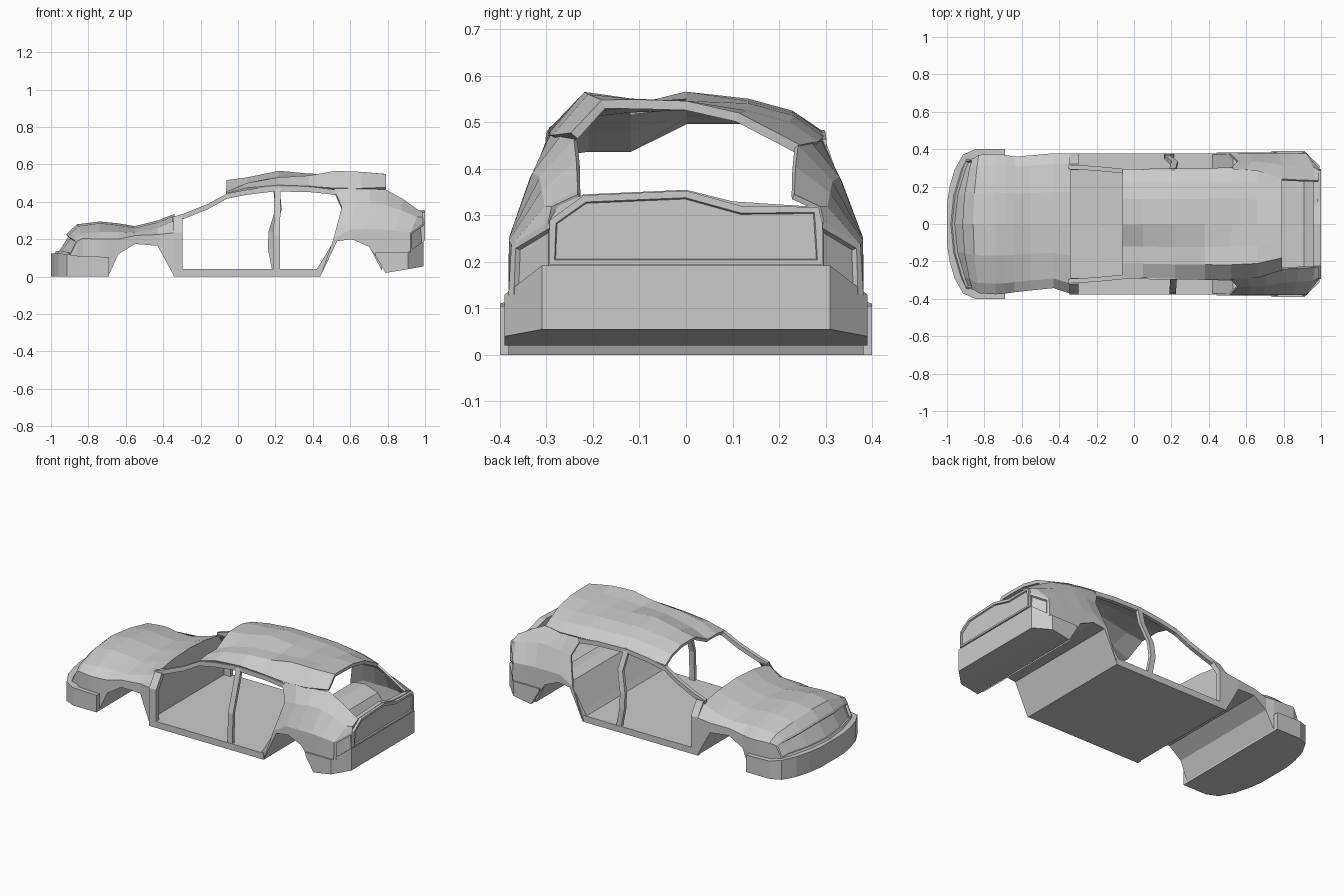
import bpy, bmesh
from mathutils import Vector


def finish(bm, name, thick=0.0, solid=True):
    if solid:
        bmesh.ops.recalc_face_normals(bm, faces=bm.faces)
    me = bpy.data.meshes.new(name)
    bm.to_mesh(me)
    bm.free()
    ob = bpy.data.objects.new(name, me)
    bpy.context.collection.objects.link(ob)
    if thick:
        m = ob.modifiers.new("thickness", 'SOLIDIFY')
        m.thickness, m.offset = thick, 0
    return ob


def loft(rings, closed=True):
    """Bridge rows of points; closed rows also get end caps."""
    bm = bmesh.new()
    vs = [[bm.verts.new(p) for p in r] for r in rings]
    n = len(vs[0])
    faces = []
    for a, b in zip(vs, vs[1:]):
        faces.append([bm.faces.new((a[j], a[(j + 1) % n], b[(j + 1) % n], b[j]))
                      for j in range(n if closed else n - 1)])
    if closed:
        bm.faces.new(vs[0])
        bm.faces.new(vs[-1])
    bmesh.ops.recalc_face_normals(bm, faces=bm.faces)
    return bm, faces


def recess(bm, faces, width, depth):
    bmesh.ops.inset_region(bm, faces=faces, thickness=width, depth=0)
    bmesh.ops.inset_region(bm, faces=faces, thickness=0.003, depth=-depth)


def beam(name, path, a, b):
    a, b = Vector(a), Vector(b)
    bm, _ = loft([[Vector(p) + a + b, Vector(p) - a + b,
                   Vector(p) - a - b, Vector(p) + a - b] for p in path])
    return finish(bm, name)


def slab(name, stations):
    """Full-width block from (x, half width, bottom, top) stations."""
    bm, _ = loft([[(x, -w, b), (x, w, b), (x, w, t), (x, -w, t)]
                  for x, w, b, t in stations])
    return finish(bm, name)


# Front body: x, bottom, right and left half widths, side height, top heights, bend
fracs = (-.85, -.45, 0, .45, .85)
stations = [
    (-.98, .05, .345, .345, .11, (.12, .125, .125, .125, .12), .08),
    (-.91, .05, .35, .35, .19, (.21, .225, .235, .225, .21), .05),
    (-.86, .05, .37, .37, .205, (.23, .27, .28, .265, .24), .03),
    (-.74, .05, .376, .372, .20, (.24, .285, .295, .28, .25), 0),
    (-.69, .01, .372, .37, .20, (.24, .28, .29, .28, .25), 0),
    (-.64, .12, .365, .36, .20, (.24, .275, .285, .275, .245), 0),
    (-.55, .175, .355, .367, .22, (.235, .26, .27, .265, .24), 0),
    (-.43, .165, .343, .378, .225, (.26, .29, .30, .29, .265), 0),
    (-.34, 0, .373, .378, .235, (.30, .325, .335, .325, .30), 0)]
rings = []
for x, zb, wr, wl, zs, tops, bend in stations:
    r = [(-1, zb), (-1, zs)] + list(zip(fracs, tops)) + [(1, zs), (1, zb)]
    rings.append([(x + bend * f * f, f * (wr if f < 0 else wl), z) for f, z in r])
bm, faces = loft(rings)
recess(bm, faces[0][1:7], .014, .014)
finish(bm, "front_body")

# Bumpers and floor
slab("front_bumper", [(-1, .11, 0, .125), (-.985, .2, 0, .125), (-.96, .29, 0, .125),
                      (-.915, .37, 0, .12), (-.85, .4, 0, .11), (-.69, .4, 0, .105)])
slab("rear_bumper", [(.735, .39, .11, .13), (.79, .39, .02, .13),
                     (.91, .39, .04, .13), (.993, .31, .055, .192)])
slab("cabin_floor", [(-.34, .377, 0, .04), (.44, .377, 0, .04)])
slab("rear_floor", [(.42, .372, 0, .04), (.44, .372, 0, .07), (.53, .372, .19, .22),
                    (.61, .372, .2, .23), (.70, .372, .165, .2), (.77, .372, .03, .1)])

# Roof panel with dented height map
roof_y = (-1, -.74, -.42, 0, .46, .78, 1)
roof = [
    (-.06, .285, (.445, .455, .455, .515, .515, .49, .45)),
    (.05, .285, (.475, .50, .50, .53, .53, .51, .465)),
    (.22, .288, (.49, .53, .535, .565, .55, .525, .482)),
    (.38, .29, (.485, .54, .54, .55, .545, .52, .478)),
    (.52, .29, (.475, .565, .55, .545, .54, .515, .47)),
    (.66, .28, (.475, .56, .55, .545, .525, .50, .46)),
    (.79, .24, (.48, .548, .548, .545, .52, .48, .452))]
bm, _ = loft([[(x, w * f, z - .009) for f, z in zip(roof_y, zs)]
              for x, w, zs in roof], closed=False)
finish(bm, "roof", thick=.02)

# Rear quarter panels with recessed lamps at the corners
quarter = [
    [(.44, .375, 0), (.51, .375, .2), (.555, .33, .36), (.51, .288, .462)],
    [(.53, .375, .19), (.60, .375, .25), (.63, .33, .37), (.60, .286, .457)],
    [(.61, .375, .2), (.68, .375, .25), (.71, .325, .38), (.70, .266, .452)],
    [(.70, .375, .16), (.77, .375, .25), (.79, .31, .37), (.79, .237, .447)],
    [(.77, .375, .06), (.84, .375, .245), (.87, .305, .345), (.88, .232, .40)],
    [(.92, .376, .13), (.92, .37, .235), (.955, .30, .315), (.965, .23, .35)],
    [(.985, .30, .18), (.985, .292, .285), (.985, .285, .315), (.985, .23, .34)]]
for s, side in ((1, "left"), (-1, "right")):
    lift = .07 if s < 0 else 0
    rows = [[(x, s * y, z + lift * max(0, z - .25) * (x < .95)) for x, y, z in c]
            for c in quarter]
    bm, faces = loft(rows, closed=False)
    f = faces[5][0]
    f.normal_update()
    if f.normal.y * s < 0:
        bmesh.ops.reverse_faces(bm, faces=bm.faces)
    recess(bm, [f], .009, .010)
    finish(bm, side + "_rear_quarter", thick=.012, solid=False)

    # Door jamb, windscreen pillar and roof rail
    jamb = [(.377, 0), (.377, .235), (.322, .315), (.29, .31), (.35, .225), (.35, 0)]
    bm, _ = loft([[(x, s * y, z) for y, z in jamb] for x in (-.345, -.297)])
    finish(bm, side + "_door_jamb")
    rail = [(-.35, .305, .305), (-.29, .303, .323), (-.16, .293, .375), (-.06, .283, .43),
            (.05, .283, .452), (.2, .285, .47), (.4, .288, .465), (.53, .29, .45)]
    beam(side + "_roof_rail", [(x, s * y, z) for x, y, z in rail],
         (0, .012, 0), (0, 0, .014))

# Centre pillars: one bent, one straight
beam("left_centre_pillar", [(.2, .365, .03), (.177, .365, .15), (.18, .355, .24),
                            (.217, .325, .36), (.205, .285, .475)], (.017, 0, 0), (0, .01, 0))
beam("right_centre_pillar", [(.208, -.365, .03), (.207, -.36, .22), (.212, -.285, .48)],
     (.017, 0, 0), (0, .01, 0))

# Tailgate with recessed panel
gate = [(-.295, .12), (-.295, .285), (-.275, .32), (-.22, .345), (0, .355), (.1, .33),
        (.285, .318), (.295, .285), (.295, .12)]
bm, _ = loft([[(x, y, z) for y, z in gate] for x in (.96, .985)])
finish(bm, "tailgate_core")
rim = [(-.293, .194), (-.293, .29), (-.22, .343), (0, .353), (.12, .32),
       (.285, .318), (.293, .285), (.293, .194)]
bm, _ = loft([[(x, y, z) for y, z in rim] for x in (.98, 1.0)])
recess(bm, [f for f in bm.faces if f.normal.x > .9], .015, .008)
finish(bm, "tailgate_panel")
